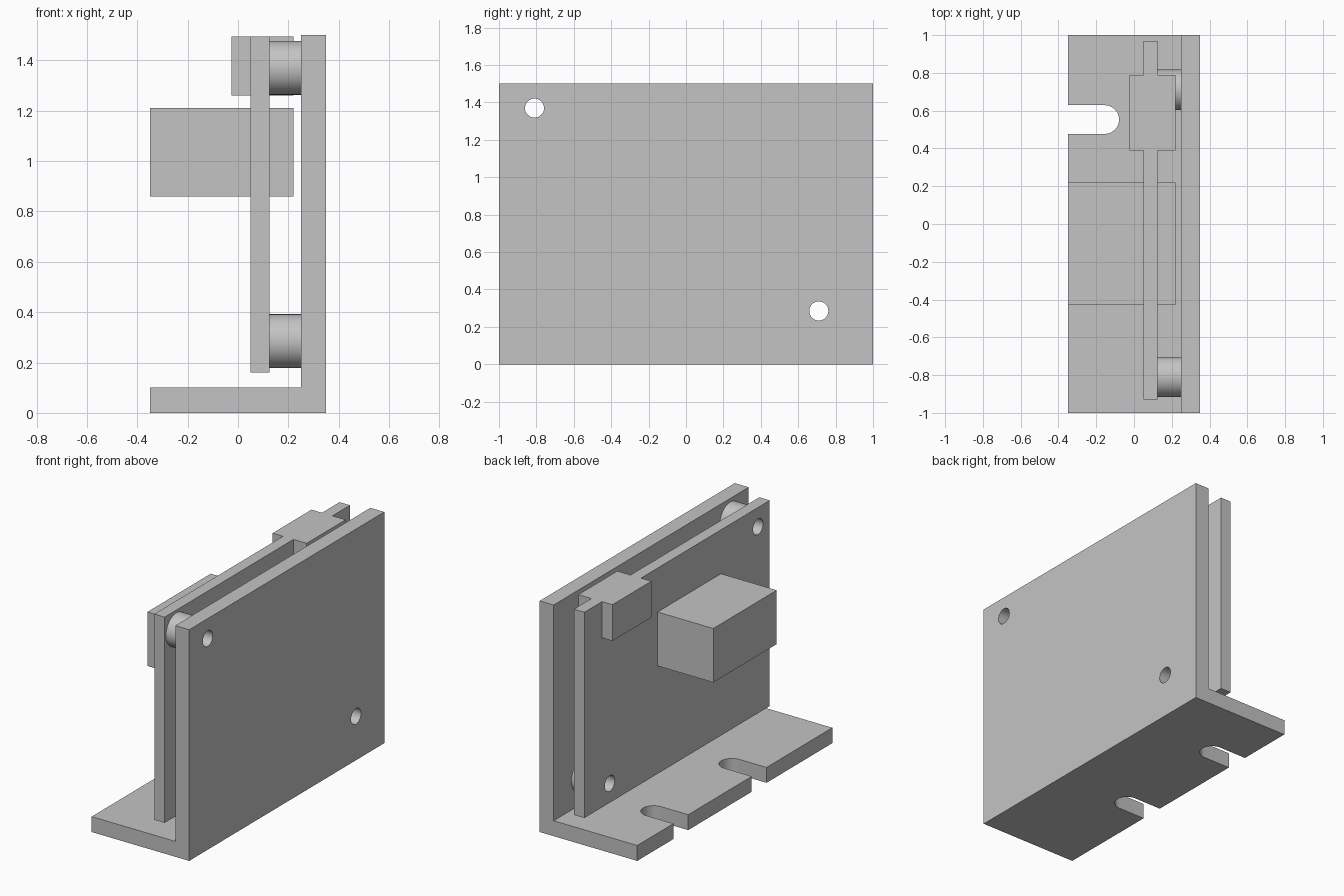
import bpy
import bmesh
from math import pi, sin, cos
from mathutils import Matrix, Vector

old = bpy.data.objects.get("Cube")
if old:
    bpy.data.objects.remove(old, do_unlink=True)

grey = bpy.data.materials.new("plain_grey")
grey.use_nodes = True
colour = (0.55, 0.55, 0.55, 1)
grey.diffuse_color = colour
grey.node_tree.nodes["Principled BSDF"].inputs["Base Color"].default_value = colour


def finish(name, bm):
    """Turn a bmesh into a linked grey object."""
    bmesh.ops.recalc_face_normals(bm, faces=bm.faces)
    mesh = bpy.data.meshes.new(name)
    bm.to_mesh(mesh)
    bm.free()
    mesh.materials.append(grey)
    obj = bpy.data.objects.new(name, mesh)
    bpy.context.collection.objects.link(obj)
    return obj


def prism(name, points, direction):
    """Extrude a closed outline of 3D points along a direction."""
    bm = bmesh.new()
    face = bm.faces.new([bm.verts.new(p) for p in points])
    out = bmesh.ops.extrude_face_region(bm, geom=[face])
    moved = [v for v in out["geom"] if isinstance(v, bmesh.types.BMVert)]
    bmesh.ops.translate(bm, verts=moved, vec=direction)
    if not face.is_valid or len([f for f in bm.faces if len(f.verts) == len(points)]) < 2:
        bmesh.ops.holes_fill(bm, edges=bm.edges)
    return finish(name, bm)


def box(name, x, y, z):
    """Box from (min, max) pairs."""
    bm = bmesh.new()
    bmesh.ops.create_cube(bm, size=1)
    lo, hi = map(Vector, zip(x, y, z))
    bmesh.ops.transform(bm, verts=bm.verts,
                        matrix=Matrix.Translation((lo + hi) / 2) @ Matrix.Diagonal((*(hi - lo), 1)))
    return finish(name, bm)


def rod(name, x, y, z, radius):
    """Cylinder lying along x."""
    bm = bmesh.new()
    place = Matrix.Translation((sum(x) / 2, y, z)) @ Matrix.Rotation(pi / 2, 4, "Y")
    bmesh.ops.create_cone(bm, cap_ends=True, segments=64, radius1=radius,
                          radius2=radius, depth=x[1] - x[0], matrix=place)
    return finish(name, bm)


def cut(obj, cutters):
    """Subtract every cutter and bake the result."""
    bpy.context.view_layer.objects.active = obj
    for cutter in cutters:
        mod = obj.modifiers.new("cut", "BOOLEAN")
        mod.operation = "DIFFERENCE"
        mod.solver = "EXACT"
        mod.object = cutter
        bpy.ops.object.modifier_apply(modifier=mod.name)


# L-shaped mounting bracket
outline = [(-0.35, 0), (0.35, 0), (0.35, 1.5), (0.25, 1.5), (0.25, 0.1), (-0.35, 0.1)]
bracket = prism("mounting_bracket", [(x, -1, z) for x, z in outline], (0, 2, 0))

# Circuit board with its two mounted blocks
board = box("circuit_board", (0.05, 0.125), (-0.93, 0.97), (0.16, 1.495))
large_block = box("large_component", (-0.35, 0.22), (-0.43, 0.22), (0.86, 1.21))
connector = box("connector_block", (-0.025, 0.22), (0.39, 0.79), (1.26, 1.495))

# Spacers and the screw holes through them
spacers, holes = [], []
for label, y, z in (("upper", -0.81, 1.37), ("lower", 0.71, 0.285)):
    spacers.append(rod(label + "_spacer", (0.125, 0.25), y, z, 0.107))
    holes.append(rod(label + "_hole_cutter", (-0.1, 0.5), y, z, 0.051))

# Open round-ended slots in the foot
slots = []
for y in (0.553, -0.25):
    r, end = 0.076, -0.155
    arc = [(end + r * cos(a), y + r * sin(a), -0.1)
           for a in (pi * (i / 24 - 0.5) for i in range(25))]
    points = [(-0.5, y - r, -0.1)] + arc + [(-0.5, y + r, -0.1)]
    slots.append(prism("slot_cutter", points, (0, 0, 0.25)))

cut(bracket, holes + slots)
cut(board, holes)
for spacer, hole in zip(spacers, holes):
    cut(spacer, [hole])

for cutter in holes + slots:
    bpy.data.objects.remove(cutter, do_unlink=True)

# Smooth round walls, crisp edges
bpy.ops.object.select_all(action="DESELECT")
for obj in [bracket, board, large_block, connector] + spacers:
    obj.select_set(True)
bpy.context.view_layer.objects.active = bracket
bpy.ops.object.shade_smooth_by_angle(angle=pi / 6)
